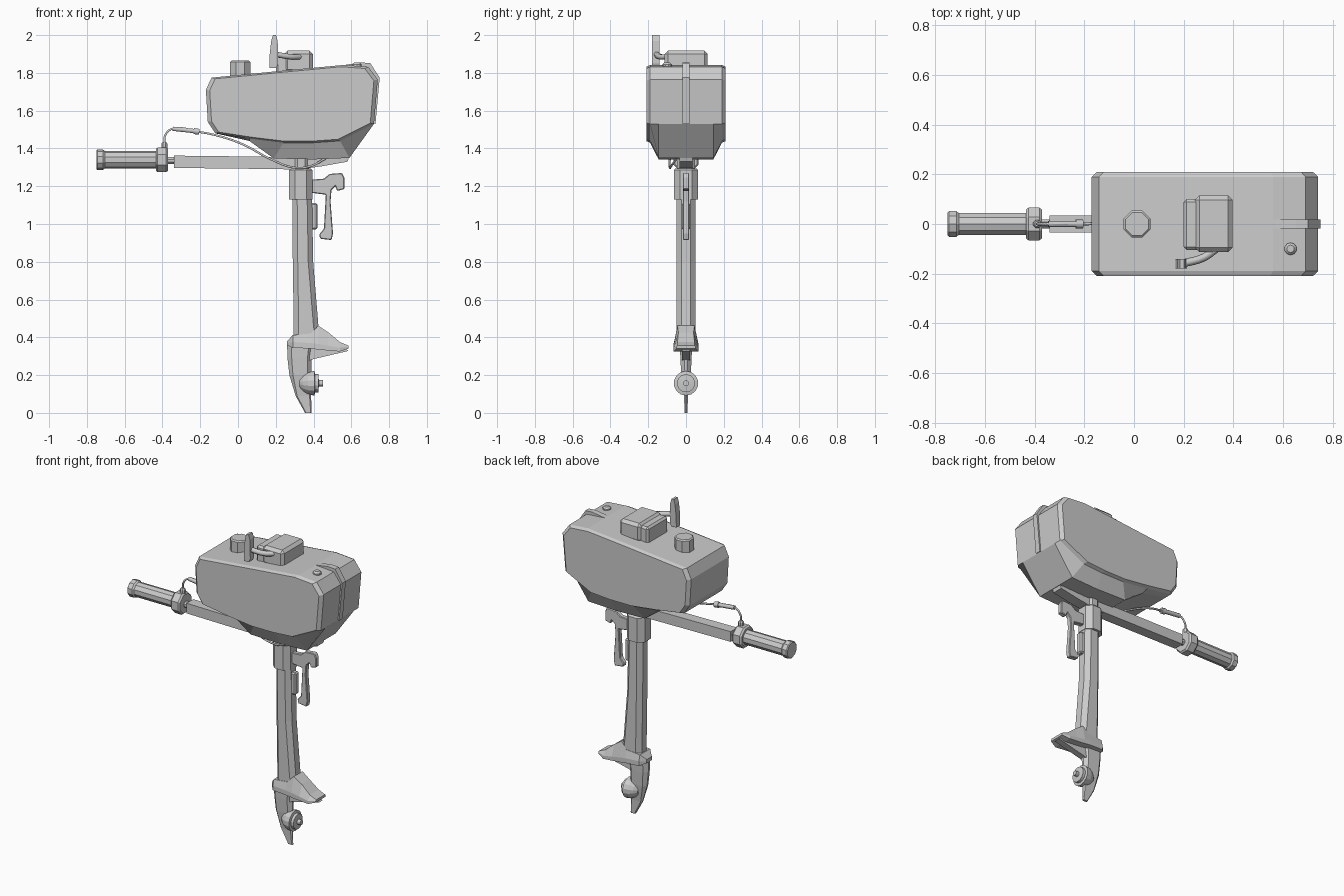
import bpy, bmesh
from math import cos, sin, pi


def loft(name, rings):
    """Skin a list of equal-length point rings and cap both ends."""
    bm = bmesh.new()
    vs = [[bm.verts.new(p) for p in r] for r in rings]
    n = len(vs[0])
    for a, b in zip(vs, vs[1:]):
        for i in range(n):
            bm.faces.new((a[i], a[(i + 1) % n], b[(i + 1) % n], b[i]))
    bm.faces.new(vs[0])
    bm.faces.new(vs[-1])
    bmesh.ops.recalc_face_normals(bm, faces=bm.faces[:])
    me = bpy.data.meshes.new(name)
    bm.to_mesh(me)
    bm.free()
    ob = bpy.data.objects.new(name, me)
    bpy.context.collection.objects.link(ob)
    return ob


def bevel(ob, width):
    m = ob.modifiers.new("bevel", 'BEVEL')
    m.width, m.segments = width, 1
    return ob


def slab(name, outline, half, y=0.0):
    """Extrude an XZ outline across y."""
    return loft(name, [[(x, y + s * half, z) for x, z in outline] for s in (-1, 1)])


def box(name, x0, x1, y0, y1, z0, z1, b):
    rect = [(x0, z0), (x1, z0), (x1, z1), (x0, z1)]
    return bevel(slab(name, rect, (y1 - y0) / 2, (y0 + y1) / 2), b)


def turned(name, axis, centre, profile, n=8):
    """Round part from (position, radius) pairs along x or z."""
    a, b = centre
    rings = []
    for t, r in profile:
        ring = []
        for i in range(n):
            k = 2 * pi * (i + 0.5) / n
            u, v = a + r * cos(k), b + r * sin(k)
            ring.append((t, u, v) if axis == 'x' else (u, v, t))
        rings.append(ring)
    return loft(name, rings)


def column(name, sections, cham=0.35):
    """Eight-sided column from (z, x0, x1, half_width) sections."""
    rings = []
    for z, x0, x1, h in sections:
        c = min(h, (x1 - x0) / 2) * cham * 1.5
        rings.append([(x0, -h + c, z), (x0 + c, -h, z), (x1 - c, -h, z), (x1, -h + c, z),
                      (x1, h - c, z), (x1 - c, h, z), (x0 + c, h, z), (x0, h - c, z)])
    return loft(name, rings)


def tube(name, pts, r):
    cu = bpy.data.curves.new(name, 'CURVE')
    cu.dimensions = '3D'
    cu.bevel_depth, cu.bevel_resolution, cu.resolution_u = r, 1, 4
    cu.use_fill_caps = True
    sp = cu.splines.new('BEZIER')
    sp.bezier_points.add(len(pts) - 1)
    for p, co in zip(sp.bezier_points, pts):
        p.co = co
        p.handle_left_type = p.handle_right_type = 'AUTO'
    ob = bpy.data.objects.new(name, cu)
    bpy.context.collection.objects.link(ob)
    return ob


# Engine cowl: side outline, pan drops down towards the middle
def cowl_ring(y, k, low):
    upper = [(-.12, 1.48), (-.16, 1.54), (-.17, 1.71), (-.14, 1.775), (.27, 1.815),
             (.56, 1.842), (.69, 1.832), (.74, 1.765), (.72, 1.53)]
    pan = ([(.59, 1.35), (.4, 1.342), (.19, 1.347), (.06, 1.44)] if low
           else [(.54, 1.44), (.4, 1.43), (.24, 1.43), (.06, 1.452)])
    return [(.28 + (x - .28) * k, y, 1.63 + (z - 1.63) * k) for x, z in upper + pan]


half = [(.21, .955, False), (.19, 1, False), (.145, 1, True)]
loft("cowl", [cowl_ring(-y, k, l) for y, k, l in half]
     + [cowl_ring(y, k, l) for y, k, l in reversed(half)])

# Cowl top details
slab("cowl_spine", [(.45, 1.825), (.65, 1.855), (.70, 1.852), (.75, 1.775),
                    (.728, 1.53), (.68, 1.55), (.66, 1.78)], .018)
turned("vent_knob", 'z', (.63, -.10), [(1.82, .025), (1.845, .025), (1.855, .015)], 10)
turned("fuel_cap", 'z', (.012, 0), [(1.77, .058), (1.858, .058), (1.865, .05)])
box("starter_housing", .20, .37, -.105, .10, 1.79, 1.905, .012)
box("starter_cover", .245, .397, -.113, .115, 1.80, 1.918, .018)
tube("starter_rope", [(.33, -.10, 1.885), (.28, -.135, 1.885), (.19, -.16, 1.90)], .016)
loft("starter_handle", [[(.19 + dx + a * w, -.16 + b * .02, z)
                         for a, b in ((-1, -1), (1, -1), (1, 1), (-1, 1))]
                        for z, w, dx in ((1.825, .018, -.005), (1.85, .023, 0), (1.90, .022, 0),
                                         (1.97, .017, .003), (2.0, .008, .003))])

# Tiller arm, grip and collar
loft("tiller_arm", [[(x, -h, z0), (x, h, z0), (x, h, z1), (x, -h, z1)]
                    for x, h, z0, z1 in ((-.34, .034, 1.297, 1.362), (.1, .034, 1.292, 1.357),
                                         (.36, .034, 1.288, 1.35))])
slab("tiller_bracket", [(.33, 1.29), (.44, 1.305), (.58, 1.33), (.59, 1.36), (.33, 1.36)], .035)
turned("tiller_rod", 'x', (0, 1.335), [(-.40, .02), (-.32, .02)])
turned("tiller_grip", 'x', (0, 1.34), [(-.75, .048), (-.745, .054), (-.715, .054), (-.705, .046),
                                       (-.43, .046)], 10)
turned("tiller_collar", 'x', (0, 1.34), [(-.435, .062), (-.425, .071), (-.38, .071), (-.37, .062)])

# Throttle cable
turned("cable_socket", 'z', (-.39, 0), [(1.39, .017), (1.425, .017), (1.435, .01)])
tube("throttle_cable", [(-.39, 0, 1.42), (-.383, 0, 1.475), (-.345, 0, 1.505), (-.21, 0, 1.488),
                        (-.11, 0, 1.468), (.03, -.05, 1.42), (.17, -.085, 1.345),
                        (.30, -.085, 1.298), (.38, -.08, 1.305), (.46, -.05, 1.345)], .006)
tube("cable_barrel", [(-.345, 0, 1.504), (-.23, 0, 1.492)], .013)
tube("cable_nut", [(-.235, 0, 1.492), (-.205, 0, 1.488)], .018)

# Steering head and drive leg
column("neck", [(1.27, .295, .375, .048), (1.355, .295, .375, .048)])
column("steering_head", [(1.13, .27, .395, .064), (1.285, .27, .395, .064), (1.295, .28, .385, .055)])
column("drive_leg", [(.38, .295, .435, .05), (.47, .295, .425, .05), (.80, .29, .398, .05),
                     (1.15, .287, .392, .05)])

# Transom clamp
box("clamp_pad", .38, .42, -.022, .022, .97, 1.11, .008)
bevel(slab("transom_clamp", [(.39, 1.235), (.455, 1.24), (.485, 1.265), (.55, 1.27), (.563, 1.245),
                             (.563, 1.185), (.525, 1.175), (.515, 1.2), (.495, 1.18), (.49, 1.12),
                             (.503, .95), (.495, .915), (.435, .922), (.43, .945), (.455, .975),
                             (.465, 1.155), (.39, 1.165)], .016), .004)

# Anti-ventilation housing above the gearcase
rings = []
for x, zb, zm, zt, w, wt in ((.26, .358, .37, .38, .03, .025), (.29, .345, .375, .412, .062, .052),
                             (.385, .34, .37, .42, .065, .052), (.425, .335, .365, .462, .065, .045),
                             (.48, .33, .355, .425, .065, .04), (.54, .325, .345, .375, .065, .045),
                             (.585, .34, .35, .356, .05, .045)):
    rings.append([(x, -w, zb), (x, w, zb), (x, w, zm), (x, wt, zt), (x, -wt, zt), (x, -w, zm)])
loft("ventilation_plate", rings)
slab("plate_strut", [(.35, .35), (.56, .345), (.585, .328), (.40, .285), (.35, .27)], .02)

# Skeg and propeller hub
column("skeg", [(0, .355, .39, .007), (.09, .305, .387, .011), (.20, .272, .388, .025),
                (.29, .262, .39, .03), (.36, .26, .40, .032)], .5)
turned("gear_hub", 'x', (0, .157), [(.325, .025), (.345, .045), (.37, .06), (.405, .065),
                                    (.408, .048), (.425, .048), (.428, .016), (.45, .016)], 14)
